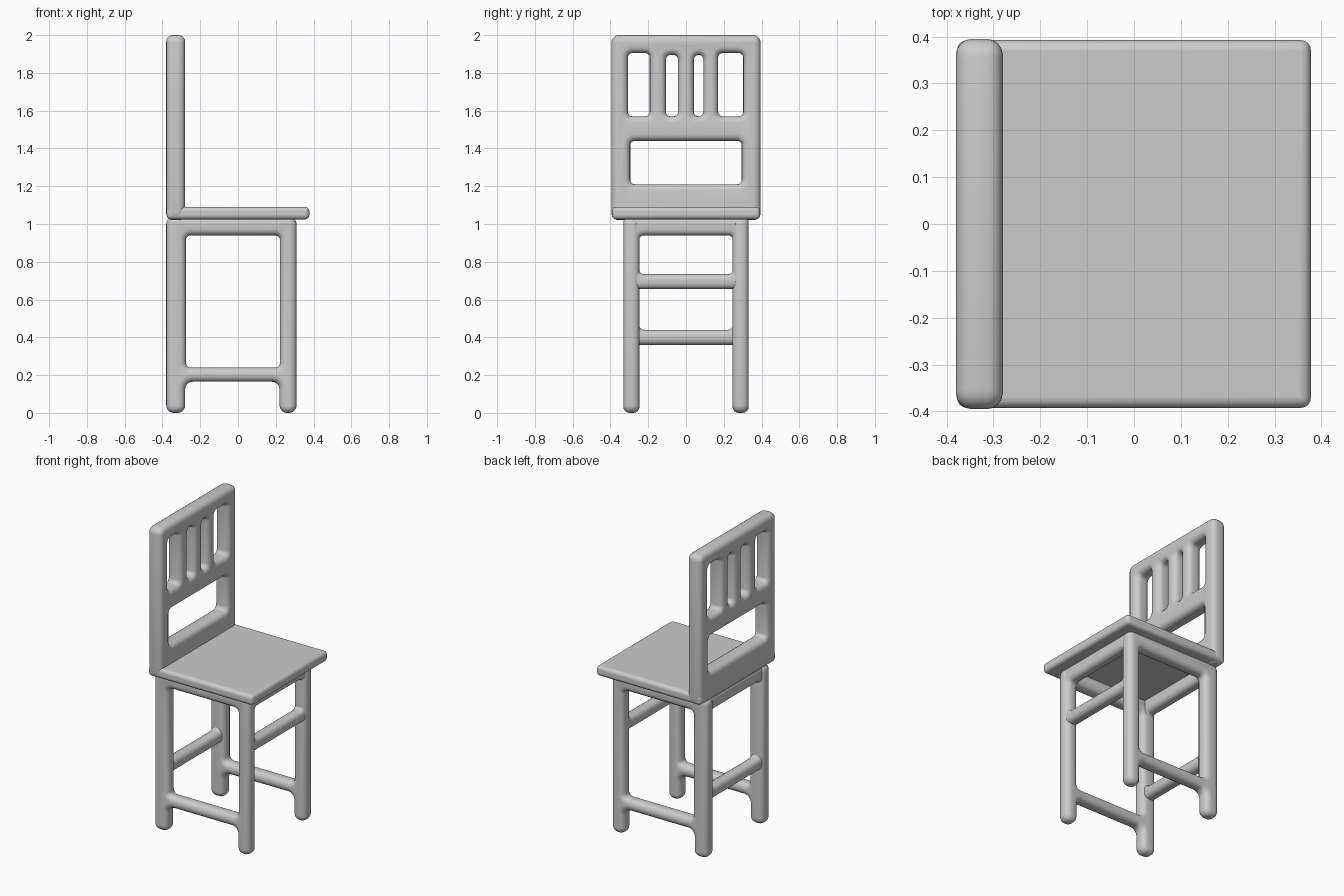
import bpy, bmesh
from math import radians, pi, sin, cos
from mathutils import Vector

if "Cube" in bpy.data.objects:
    bpy.data.objects.remove(bpy.data.objects["Cube"])

SIDEWAYS = (pi / 2, 0, 0)        # profile drawn in x-z
ACROSS = (pi / 2, 0, pi / 2)     # profile drawn in y-z


def rounded(corners, r, steps=5):
    """Outline with every right-angled corner rounded."""
    pts, n = [], len(corners)
    for i in range(n):
        p = Vector(corners[i])
        d1 = (Vector(corners[i - 1]) - p).normalized()
        d2 = (Vector(corners[(i + 1) % n]) - p).normalized()
        c = p + r * (d1 + d2)
        for k in range(steps + 1):
            t = pi / 2 * k / steps
            pts.append(c - r * (d2 * cos(t) + d1 * sin(t)))
    return pts


def rect(u0, u1, v0, v1):
    return [(u0, v0), (u1, v0), (u1, v1), (u0, v1)]


def finish(ob, angle=40):
    bpy.ops.object.select_all(action='DESELECT')
    ob.select_set(True)
    bpy.context.view_layer.objects.active = ob
    if ob.type == 'CURVE':
        bpy.ops.object.convert(target='MESH')
        ob = bpy.context.object
        bm = bmesh.new()
        bm.from_mesh(ob.data)
        bmesh.ops.remove_doubles(bm, verts=bm.verts, dist=0.0002)
        bmesh.ops.recalc_face_normals(bm, faces=bm.faces)
        bm.to_mesh(ob.data)
        bm.free()
    bpy.ops.object.shade_smooth_by_angle(angle=radians(angle))


def frame(name, outline, holes, half, bevel, loc, rot, r_out=0.04, r_in=0.024):
    """Flat frame with openings and generously rounded edges."""
    cu = bpy.data.curves.new(name, 'CURVE')
    cu.dimensions = '2D'
    cu.fill_mode = 'BOTH'
    cu.extrude = half - bevel
    cu.bevel_depth = bevel
    cu.bevel_resolution = 3
    cu.offset = -bevel
    loops = [rounded(outline, r_out)]
    loops += [rounded(rect(*h), r_in)[::-1] for h in holes]
    for pts in loops:
        sp = cu.splines.new('POLY')
        sp.points.add(len(pts) - 1)
        for q, p in zip(sp.points, pts):
            q.co = (p.x, p.y, 0, 1)
        sp.use_cyclic_u = True
    ob = bpy.data.objects.new(name, cu)
    bpy.context.collection.objects.link(ob)
    ob.location, ob.rotation_euler = loc, rot
    finish(ob)


# Backrest: one wide opening below, four between the slats above
frame("backrest", rect(-0.395, 0.395, 1.02, 2.0),
      [(-0.295, 0.295, 1.21, 1.44),
       (-0.308, -0.192, 1.57, 1.905), (-0.106, -0.042, 1.57, 1.895),
       (0.042, 0.092, 1.57, 1.895), (0.17, 0.303, 1.57, 1.905)],
      0.05, 0.034, (-0.33, 0, 0), ACROSS)

# Side frames: back leg, front leg, apron and low stretcher
side = [(-0.38, 0), (-0.28, 0), (-0.28, 0.165), (0.22, 0.165),
        (0.22, 0), (0.31, 0), (0.31, 1.04), (-0.38, 1.04)]
for name, s in (("right_legs", -1), ("left_legs", 1)):
    frame(name, side, [(-0.275, 0.222, 0.24, 0.94)],
          0.043, 0.034, (0, 0.289 * s, 0), SIDEWAYS)

# Cross frames: apron and rung joining the legs at front and back
for name, x, z0 in (("front_rung_and_apron", 0.265, 0.655),
                    ("back_rung_and_apron", -0.33, 0.36)):
    frame(name, rect(-0.322, 0.322, z0, 1.04),
          [(-0.248, 0.248, z0 + 0.08, 0.94)],
          0.039, 0.031, (x, 0, 0), ACROSS)

# Seat board
bpy.ops.mesh.primitive_cube_add(size=1, location=(0, 0, 1.058))
seat = bpy.context.object
seat.name = "seat"
seat.dimensions = (0.755, 0.785, 0.066)
bpy.ops.object.transform_apply(location=False, rotation=False, scale=True)
bev = seat.modifiers.new("rounded_edges", 'BEVEL')
bev.width = 0.022
bev.segments = 4
finish(seat)
